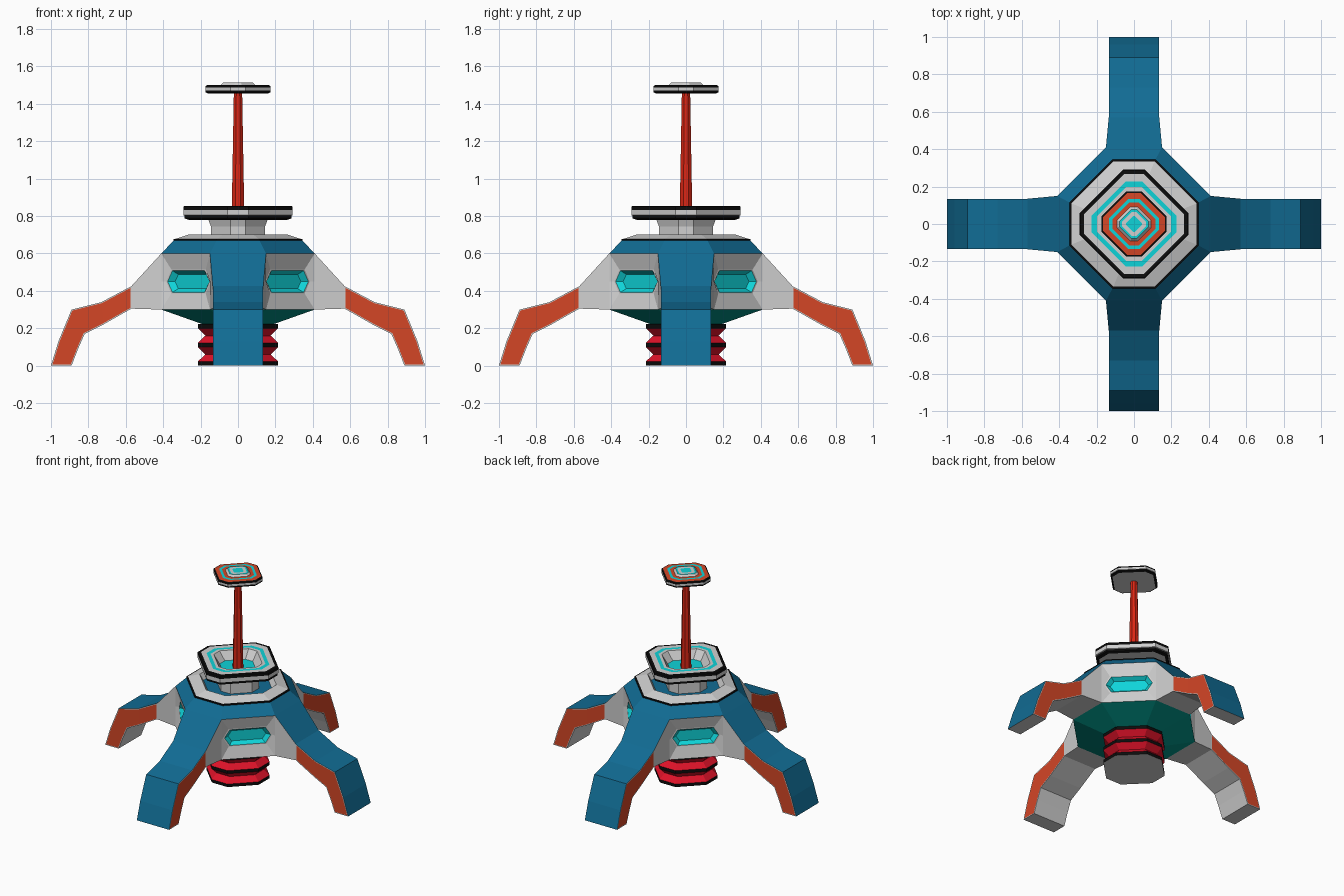
import bpy, bmesh, math
from mathutils import Matrix, Vector

if "Cube" in bpy.data.objects:
    bpy.data.objects.remove(bpy.data.objects["Cube"])


def material(name, rgb):
    m = bpy.data.materials.new(name)
    lin = [(c / 255 / 12.92) if c < 11 else ((c / 255 + 0.055) / 1.055) ** 2.4 for c in rgb]
    m.diffuse_color = (*lin, 1)
    m.use_nodes = True
    m.node_tree.nodes["Principled BSDF"].inputs["Base Color"].default_value = m.diffuse_color
    return m


MATS = [material("light grey", (208, 208, 208)), material("black", (12, 12, 12)),
        material("blue", (17, 108, 148)), material("orange", (212, 70, 38)),
        material("cyan", (15, 212, 217)), material("teal", (0, 148, 136)),
        material("crimson", (222, 18, 40)), material("rod red", (220, 38, 20))]
GREY, BLACK, BLUE, ORANGE, CYAN, TEAL, CRIMSON, RED = range(8)


def finish(name, bm):
    mesh = bpy.data.meshes.new(name)
    bm.to_mesh(mesh)
    bm.free()
    for m in MATS:
        mesh.materials.append(m)
    ob = bpy.data.objects.new(name, mesh)
    bpy.context.collection.objects.link(ob)
    return ob


def octagon(bm, a, w, z):
    """Diamond with cut corners: a = reach along the axes, w = half width of the cut."""
    pts = []
    for k in range(4):
        r = Matrix.Rotation(k * math.pi / 2, 3, 'Z')
        pts += [r @ Vector((a, -w, z)), r @ Vector((a, w, z))]
    return [bm.verts.new(p) for p in pts]


def stack(name, profile, cap_low=None, cap_top=None):
    """Skin octagons from the bottom up; each (a, w, z, colour) colours the band below it."""
    bm = bmesh.new()
    loops = [octagon(bm, a, w, z) for a, w, z, c in profile]
    for i in range(1, len(loops)):
        for j in range(8):
            k = (j + 1) % 8
            f = bm.faces.new((loops[i - 1][j], loops[i - 1][k], loops[i][k], loops[i][j]))
            f.material_index = profile[i][3]
    if cap_low is not None:
        bm.faces.new(loops[0][::-1]).material_index = cap_low
    if cap_top is not None:
        bm.faces.new(loops[-1]).material_index = cap_top
    return finish(name, bm)


# Ribbed drill base: three black rims with crimson folds between
ribs = []
for z in (0.0, 0.1, 0.2):
    ribs += [(0.215, 0.065, z, CRIMSON), (0.215, 0.065, z + 0.022, BLACK)]
    if z < 0.2:
        ribs.append((0.175, 0.053, z + 0.06, CRIMSON))
stack("ribbed_base", ribs, GREY, BLACK)

# Hull underside
stack("hull_underside", [(0.17, 0.05, 0.215, TEAL), (0.41, 0.15, 0.3, TEAL)])

# Roof with grey collar and sunken blue deck
stack("roof", [(0.41, 0.15, 0.6, BLUE), (0.345, 0.115, 0.668, BLUE),
               (0.345, 0.115, 0.676, BLACK), (0.335, 0.11, 0.678, BLACK),
               (0.26, 0.08, 0.702, GREY), (0.235, 0.07, 0.66, GREY)], None, BLUE)

# Neck and dish ring with hollow centre
stack("neck", [(0.145, 0.04, 0.65, GREY), (0.145, 0.04, 0.745, GREY), (0.16, 0.04, 0.785, GREY)])
stack("dish_ring", [(0.15, 0.035, 0.78, GREY), (0.265, 0.05, 0.78, GREY), (0.285, 0.055, 0.787, BLACK),
                    (0.285, 0.055, 0.802, BLACK), (0.292, 0.057, 0.805, GREY),
                    (0.292, 0.057, 0.832, GREY), (0.292, 0.057, 0.85, BLACK),
                    (0.285, 0.055, 0.855, BLACK), (0.268, 0.052, 0.855, BLACK),
                    (0.227, 0.045, 0.855, GREY), (0.198, 0.04, 0.855, CYAN),
                    (0.175, 0.035, 0.855, GREY), (0.13, 0.03, 0.795, GREY)], None, CYAN)

# Mast
bm = bmesh.new()
bmesh.ops.create_cone(bm, cap_ends=True, segments=8, radius1=0.037, radius2=0.024, depth=0.68,
                      matrix=Matrix.Translation((0, 0, 1.125)) @ Matrix.Rotation(math.pi / 8, 4, 'Z'))
for f in bm.faces:
    f.material_index = RED
finish("mast", bm)

# Mast plate with coloured rings
stack("mast_plate", [(0.16, 0.035, 1.455, GREY), (0.173, 0.04, 1.462, BLACK), (0.173, 0.04, 1.47, BLACK),
                     (0.175, 0.04, 1.472, GREY), (0.175, 0.04, 1.486, GREY),
                     (0.173, 0.04, 1.496, BLACK), (0.165, 0.037, 1.5, BLACK),
                     (0.135, 0.03, 1.502, ORANGE), (0.115, 0.026, 1.502, CYAN),
                     (0.09, 0.02, 1.502, ORANGE), (0.078, 0.014, 1.515, GREY),
                     (0.065, 0.01, 1.515, CYAN), (0.042, 0.006, 1.515, GREY)], GREY, CYAN)

# Legs: stations are half width, top (x, z), bottom (x, z)
STATIONS = [(0.15, (0.41, 0.60), (0.41, 0.30)), (0.135, (0.57, 0.425), (0.57, 0.305)),
            (0.133, (0.73, 0.34), (0.72, 0.22)), (0.133, (0.89, 0.30), (0.82, 0.17)),
            (0.133, (0.96, 0.13), (0.855, 0.09)), (0.133, (1.0, 0.0), (0.89, 0.0))]


def leg(name, angle):
    bm = bmesh.new()
    rows = []
    for w, (tx, tz), (bx, bz) in STATIONS:
        rows.append([bm.verts.new(p) for p in ((tx, -w, tz), (tx, w, tz), (bx, w, bz), (bx, -w, bz))])
    sides = {1: [], 3: []}
    for i in range(len(rows) - 1):
        for j in range(4):
            k = (j + 1) % 4
            f = bm.faces.new((rows[i][j], rows[i][k], rows[i + 1][k], rows[i + 1][j]))
            f.material_index = BLUE if j == 0 else GREY
            if j in sides and i > 0:
                sides[j].append(f)
    bm.faces.new(rows[0])
    bm.faces.new(rows[-1][::-1])
    bmesh.ops.recalc_face_normals(bm, faces=bm.faces)
    # Orange flanks with a thin grey rim
    for group in sides.values():
        bmesh.ops.inset_region(bm, faces=group, thickness=0.006, use_even_offset=True)
        for f in group:
            f.material_index = ORANGE
    bm.transform(Matrix.Rotation(angle, 4, 'Z'))
    finish(name, bm)


# Diagonal wall panels: half length at tip, half length at corner, half height, depth, colour
RINGS = [(0.184, 0.184, 0.15, 0.0, GREY), (0.168, 0.13, 0.065, 0.022, GREY),
         (0.158, 0.122, 0.058, 0.022, GREY), (0.13, 0.105, 0.038, 0.05, CYAN)]


def window_panel(name, angle):
    bm = bmesh.new()
    d, u = Vector((1, 1, 0)).normalized(), Vector((-1, 1, 0)).normalized()
    loops = []
    for tip, l, h, depth, c in RINGS:
        c0 = d * (0.396 - depth) + Vector((0, 0, 0.45))
        loops.append([bm.verts.new(c0 + u * s + Vector((0, 0, t))) for s, t in
                      ((-tip, 0), (-l, -h), (l, -h), (tip, 0), (l, h), (-l, h))])
    for i in range(1, len(loops)):
        for j in range(6):
            k = (j + 1) % 6
            f = bm.faces.new((loops[i - 1][j], loops[i - 1][k], loops[i][k], loops[i][j]))
            f.material_index = RINGS[i][4]
    bm.faces.new(loops[-1]).material_index = CYAN
    bm.transform(Matrix.Rotation(angle, 4, 'Z'))
    finish(name, bm)


for n in range(4):
    leg(f"leg_{n + 1}", n * math.pi / 2)
    window_panel(f"window_panel_{n + 1}", n * math.pi / 2)
